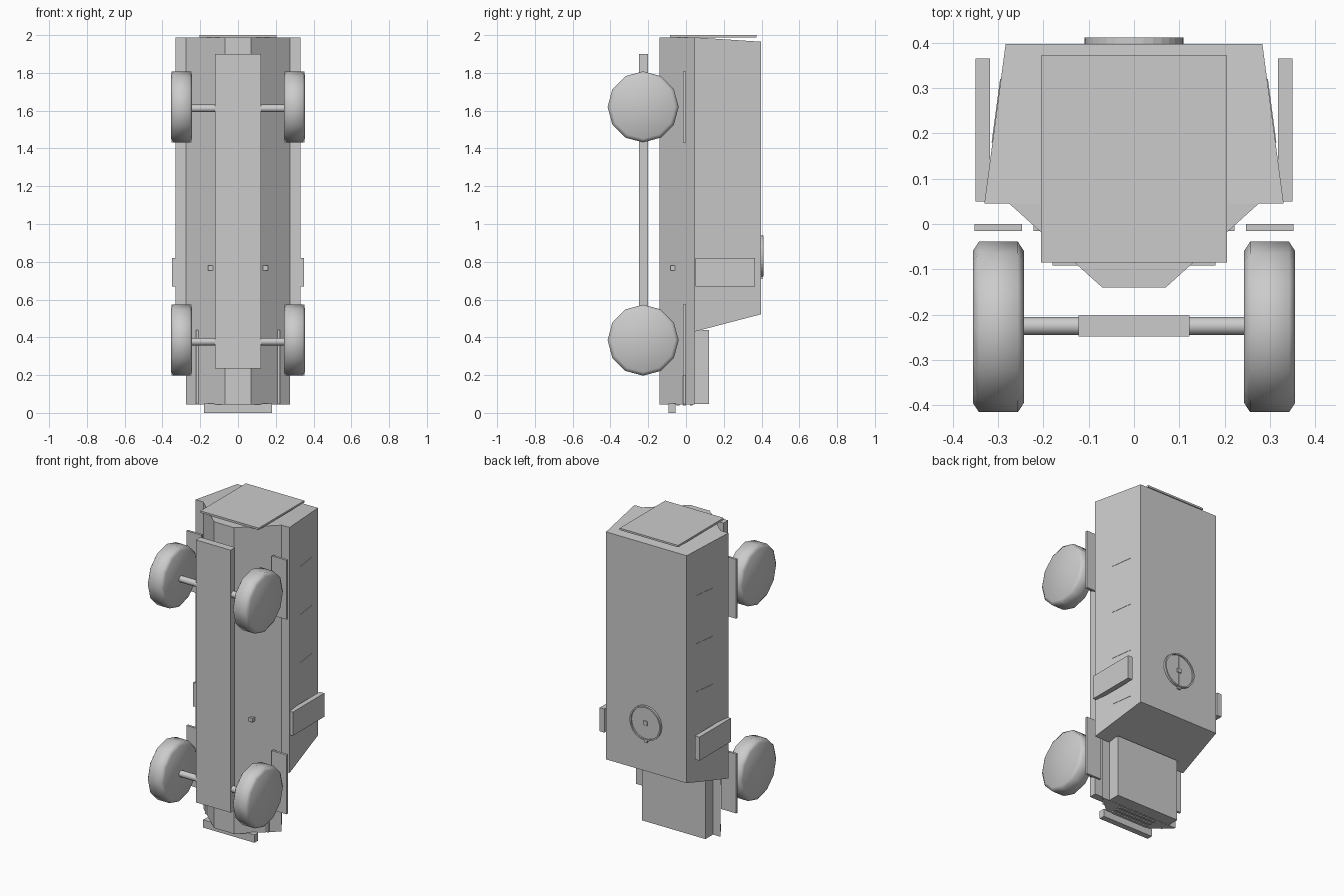
import bpy, bmesh, math
from mathutils import Matrix

if "Cube" in bpy.data.objects:
    bpy.data.objects.remove(bpy.data.objects["Cube"])

grey = bpy.data.materials.new("plain_grey")
grey.diffuse_color = (0.6, 0.6, 0.6, 1)
grey.use_nodes = True
grey.node_tree.nodes["Principled BSDF"].inputs["Base Color"].default_value = grey.diffuse_color


def finish(name, bm, smooth=False):
    bmesh.ops.recalc_face_normals(bm, faces=bm.faces)
    mesh = bpy.data.meshes.new(name)
    bm.to_mesh(mesh)
    bm.free()
    mesh.materials.append(grey)
    for p in mesh.polygons:
        p.use_smooth = smooth
    ob = bpy.data.objects.new(name, mesh)
    bpy.context.collection.objects.link(ob)
    return ob


def loft(name, rings, smooth=False):
    """Skin between equal-length rings of points, with capped ends."""
    bm = bmesh.new()
    vs = [[bm.verts.new(p) for p in r] for r in rings]
    n = len(vs[0])
    for a, b in zip(vs, vs[1:]):
        for i in range(n):
            j = (i + 1) % n
            bm.faces.new((a[i], a[j], b[j], b[i]))
    bm.faces.new(vs[0])
    bm.faces.new(vs[-1])
    return finish(name, bm, smooth)


def box(name, x0, x1, y0, y1, z0, z1):
    ring = [(x0, y0), (x1, y0), (x1, y1), (x0, y1)]
    return loft(name, [[(x, y, z) for x, y in ring] for z in (z0, z1)])


def cylinder(name, r, depth, centre, axis, sides):
    bm = bmesh.new()
    rot = Matrix.Rotation(math.pi / 2, 4, axis)
    bmesh.ops.create_cone(bm, cap_ends=True, segments=sides, radius1=r, radius2=r,
                          depth=depth, matrix=Matrix.Translation(centre) @ rot)
    ob = finish(name, bm, True)
    ob.data.set_sharp_from_angle(angle=math.radians(40))
    return ob


# V-shaped lower hull, nose pointing down
vee = [(-0.07, -0.14), (0.07, -0.14), (0.275, 0.045), (-0.275, 0.045)]
loft("lower_hull", [[(x, y, z) for x, y in vee] for z in (0.045, 1.988)])

# Cabin with tapered sides, sloped windscreen end and sloped rear
loft("cabin", [[(-w, y, z0), (w, y, z0), (w, y, z1), (-w, y, z1)]
               for w, y, z0, z1 in ((0.33, 0.045, 0.43, 1.988),
                                    (0.283, 0.397, 0.522, 1.965))])

# Bonnet, grille, bumper and rear door
box("bonnet", -0.222, 0.222, -0.015, 0.122, 0.046, 0.44)
for i in range(3):
    y = -0.05 + i * 0.035
    box("grille_bar", -0.13, 0.13, y, y + 0.015, 0.038, 0.05)
box("bumper", -0.18, 0.18, -0.092, -0.055, 0.0, 0.05)
box("rear_door", -0.205, 0.205, -0.085, 0.372, 1.988, 2.0)

# Chassis beam and cross rod
box("chassis_beam", -0.122, 0.122, -0.248, -0.202, 0.235, 1.9)
box("cross_rod", -0.16, 0.16, -0.083, -0.057, 0.755, 0.78)

# Axles, wheels and mudguards
tyre = [(0.243, 0.168), (0.256, 0.188), (0.342, 0.188), (0.355, 0.168)]
for z in (0.385, 1.62):
    cylinder("axle", 0.02, 0.52, (0, -0.225, z - 0.008), 'Y', 16)
    for s in (-1, 1):
        loft("wheel", [[(s * x, -0.227 + r * math.sin(a * math.pi / 6),
                         z + r * math.cos(a * math.pi / 6)) for a in range(12)]
                       for x, r in tyre], True)
        xs = sorted((s * 0.247, s * 0.352))
        box("mudguard", *xs, -0.015, 0.0, z - 0.188, z + 0.188)

# Side lockers and flush side windows
for s in (-1, 1):
    xs = sorted((s * 0.318, s * 0.35))
    box("side_locker", *xs, 0.05, 0.365, 0.67, 0.82)
    for i in range(4):
        z = 0.68 + 0.305 * i
        rings = []
        for y in (0.18, 0.32):
            x = 0.33 - 0.047 * (y - 0.045) / 0.352
            rings.append([(s * (x - 0.004), y, z - 0.09), (s * (x + 0.002), y, z - 0.09),
                          (s * (x + 0.002), y, z + 0.09), (s * (x - 0.004), y, z + 0.09)])
        loft("side_window", rings)

# Round roof hatch: raised ring, split lid and handle
bm = bmesh.new()
profile = [(0.109, 0.39), (0.109, 0.411), (0.1, 0.411), (0.1, 0.39)]
N = 32
rows = [[bm.verts.new((r * math.cos(2 * math.pi * i / N), y,
                       0.83 + r * math.sin(2 * math.pi * i / N))) for r, y in profile]
        for i in range(N)]
for i in range(N):
    a, b = rows[i], rows[(i + 1) % N]
    for k in range(4):
        m = (k + 1) % 4
        bm.faces.new((a[k], a[m], b[m], b[k]))
finish("hatch_ring", bm)
cylinder("hatch_lid", 0.102, 0.02, (0, 0.392, 0.83), 'X', 32)
box("hatch_seam", -0.002, 0.002, 0.395, 0.404, 0.735, 0.925)
box("hatch_handle", -0.013, 0.013, 0.395, 0.409, 0.817, 0.843)
box("hatch_hinge", -0.012, 0.012, 0.395, 0.406, 0.708, 0.73)
